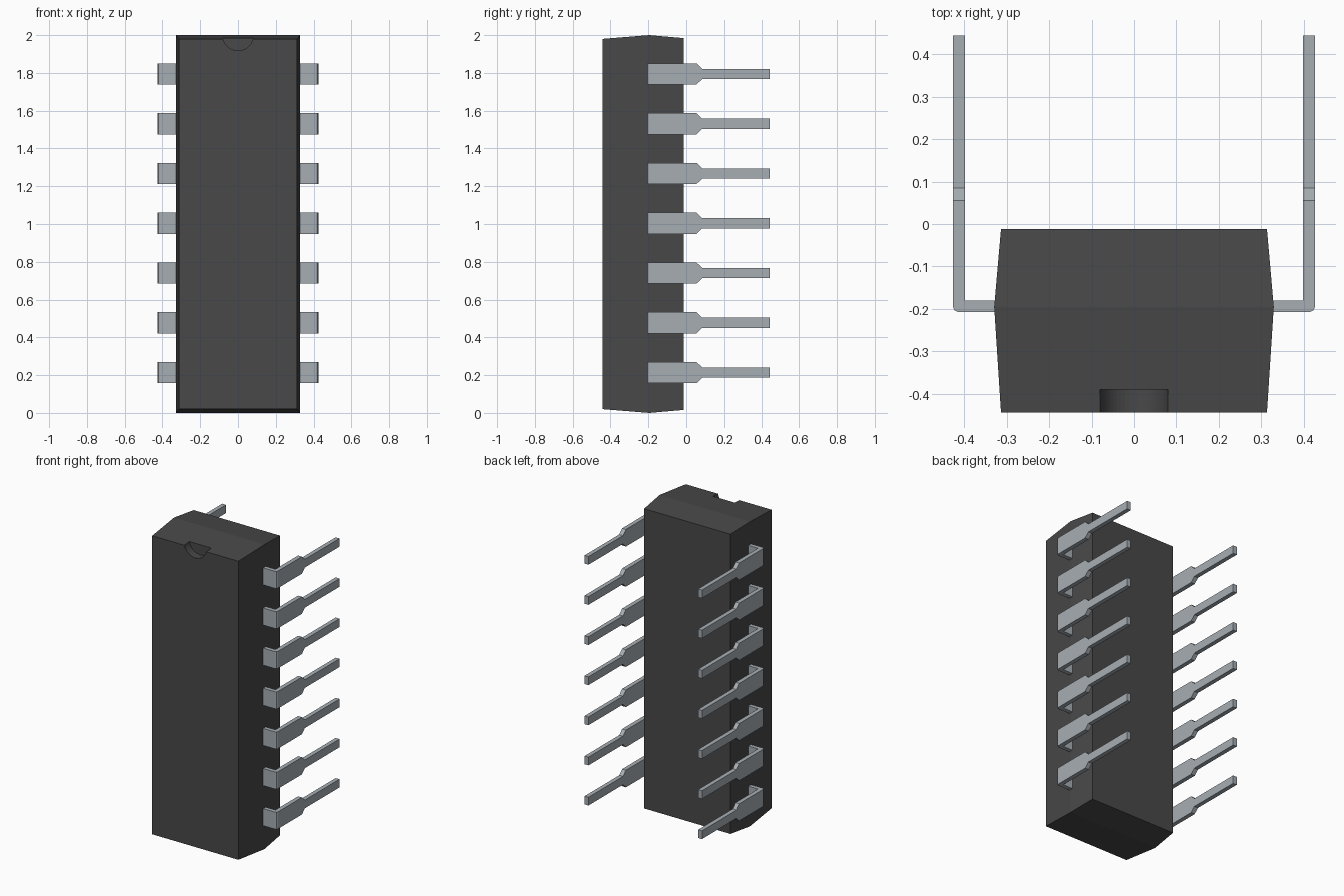
import bpy, bmesh
from math import pi
from mathutils import Matrix

cube = bpy.data.objects.get("Cube")
if cube:
    bpy.data.objects.remove(cube, do_unlink=True)


def make_material(name, color):
    mat = bpy.data.materials.new(name)
    mat.use_nodes = True
    mat.diffuse_color = color
    mat.node_tree.nodes["Principled BSDF"].inputs["Base Color"].default_value = color
    return mat


def make_object(name, bm, mat):
    bmesh.ops.recalc_face_normals(bm, faces=bm.faces)
    mesh = bpy.data.meshes.new(name)
    bm.to_mesh(mesh)
    bm.free()
    mesh.materials.append(mat)
    obj = bpy.data.objects.new(name, mesh)
    bpy.context.collection.objects.link(obj)
    return obj


def loft(bm, rings):
    """Skin a row of four-cornered rings and cap both ends."""
    rows = [[bm.verts.new(co) for co in ring] for ring in rings]
    for a, b in zip(rows, rows[1:]):
        for i in range(4):
            j = (i + 1) % 4
            bm.faces.new((a[i], a[j], b[j], b[i]))
    bm.faces.new(rows[0])
    bm.faces.new(rows[-1])


plastic = make_material("dark grey plastic", (0.065, 0.065, 0.065, 1))
metal = make_material("silver grey metal", (0.38, 0.42, 0.45, 1))

# Body: drafted block, widest at the parting line
bm = bmesh.new()
sections = [(-0.443, 0.313, 0.98), (-0.195, 0.329, 1.0), (-0.012, 0.313, 0.984)]
loft(bm, [[(-w, y, 1 - h), (w, y, 1 - h), (w, y, 1 + h), (-w, y, 1 + h)]
          for y, w, h in sections])
body = make_object("body", bm, plastic)

# Half-round orientation notch in the front of the top end
bm = bmesh.new()
bmesh.ops.create_cone(bm, cap_ends=True, segments=48, radius1=0.082, radius2=0.082,
                      depth=0.2, matrix=Matrix.Translation((0, -0.49, 2))
                      @ Matrix.Rotation(pi / 2, 4, "X"))
cutter = make_object("notch_cutter", bm, plastic)
cutter.hide_render = True
cut = body.modifiers.new("notch", "BOOLEAN")
cut.operation = "DIFFERENCE"
cut.solver = "EXACT"
cut.object = cutter
bpy.context.view_layer.objects.active = body
bpy.ops.object.modifier_apply(modifier=cut.name)
bpy.data.objects.remove(cutter, do_unlink=True)

# Pins: bent strip as (outer point, inner point, half width) stations
OUT, IN, FRONT, BACK = 0.426, 0.398, -0.207, -0.18
WIDE, THIN = 0.056, 0.027
stations = [
    ((0.3, FRONT), (0.3, BACK), WIDE),
    ((OUT - 0.012, FRONT), (IN, BACK), WIDE),
    ((OUT - 0.004, FRONT + 0.004), (IN, BACK), WIDE),
    ((OUT, FRONT + 0.012), (IN, BACK), WIDE),
    ((OUT, 0.055), (IN, 0.055), WIDE),
    ((OUT, 0.085), (IN, 0.085), THIN),
    ((OUT, 0.444), (IN, 0.444), THIN),
]


def pin_mesh(side):
    bm = bmesh.new()
    loft(bm, [[(side * o[0], o[1], -w), (side * o[0], o[1], w),
               (side * i[0], i[1], w), (side * i[0], i[1], -w)]
              for o, i, w in stations])
    bmesh.ops.remove_doubles(bm, verts=bm.verts, dist=1e-5)
    return bm


for label, side in (("left", 1), ("right", -1)):
    for n in range(7):
        pin = make_object(f"{label}_pin_{n + 1}", pin_mesh(side), metal)
        pin.location.z = 1.004 + (n - 3) * 0.2635
